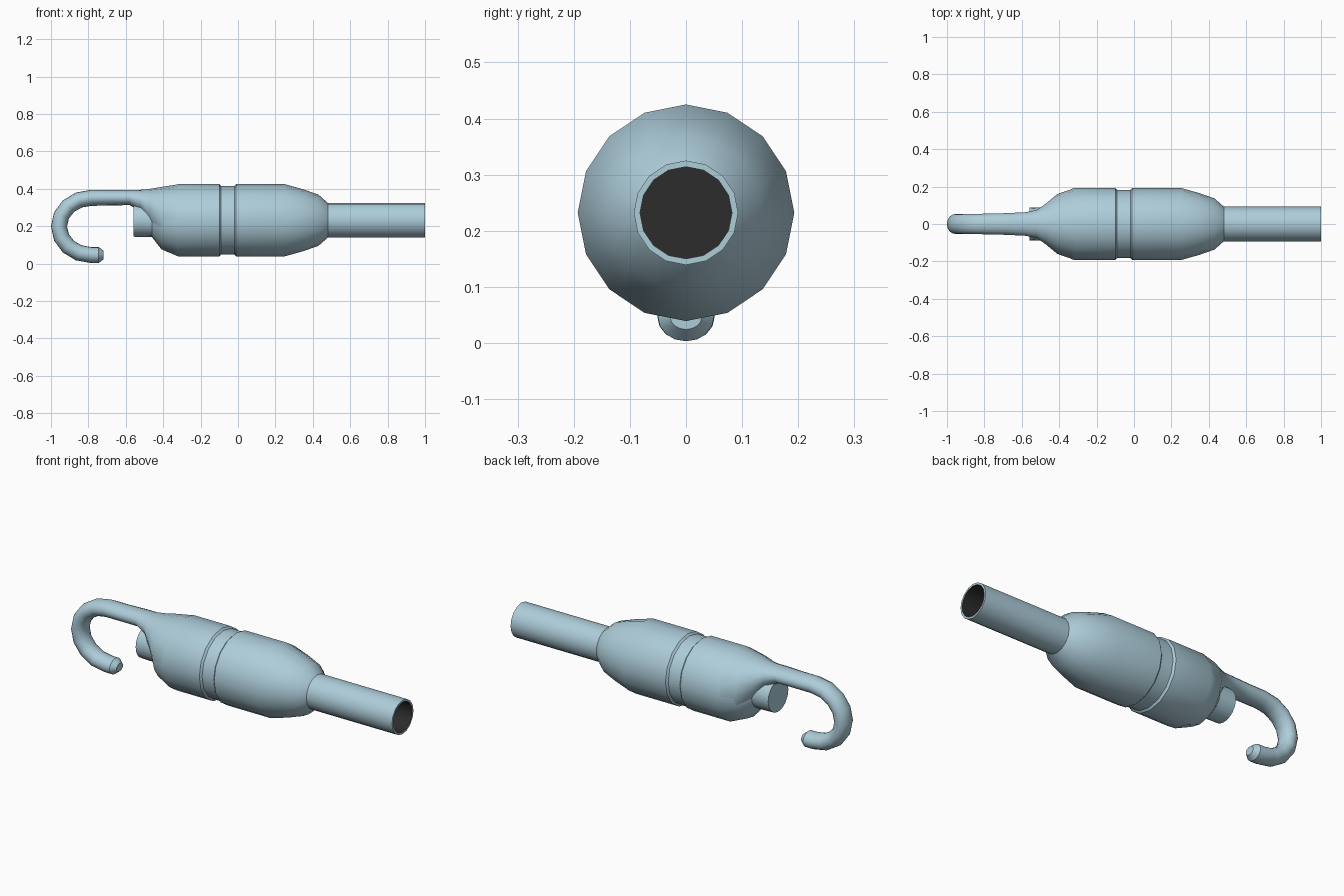
import bpy, bmesh, math

if "Cube" in bpy.data.objects:
    bpy.data.objects.remove(bpy.data.objects["Cube"])

AXIS_Z = 0.232   # height of the body axis
SIDES = 16


def material(name, rgb):
    m = bpy.data.materials.new(name)
    m.diffuse_color = (*rgb, 1)
    m.use_nodes = True
    m.node_tree.nodes["Principled BSDF"].inputs["Base Color"].default_value = m.diffuse_color
    return m


BLUE = material("pale blue", (0.42, 0.61, 0.70))
DARK = material("bore black", (0.025, 0.025, 0.025))


def loft(name, sections, mat, cap_start=True, cap_end=True, flip=False):
    """Skin rings given as (x, z, half_height, half_width, tilt)."""
    bm = bmesh.new()
    rings = []
    for x, z, h, w, tilt in sections:
        ring = []
        for i in range(SIDES):
            a = 2 * math.pi * i / SIDES
            u = h * math.cos(a)
            ring.append(bm.verts.new((x + u * math.sin(tilt), w * math.sin(a), z + u * math.cos(tilt))))
        rings.append(ring)
    for r0, r1 in zip(rings, rings[1:]):
        for i in range(SIDES):
            j = (i + 1) % SIDES
            bm.faces.new((r0[i], r0[j], r1[j], r1[i]))
    if cap_start:
        bm.faces.new(rings[0])
    if cap_end:
        bm.faces.new(rings[-1])
    bmesh.ops.recalc_face_normals(bm, faces=bm.faces)
    if flip:
        bmesh.ops.reverse_faces(bm, faces=bm.faces)
    me = bpy.data.meshes.new(name)
    bm.to_mesh(me)
    bm.free()
    me.materials.append(mat)
    ob = bpy.data.objects.new(name, me)
    bpy.context.collection.objects.link(ob)
    bpy.ops.object.select_all(action='DESELECT')
    ob.select_set(True)
    bpy.context.view_layer.objects.active = ob
    bpy.ops.object.shade_smooth_by_angle(angle=math.radians(35))
    return ob


def turned(profile):
    return [(x, AXIS_Z, r, r, 0) for x, r in profile]


# Main body with waist groove, left stub, right pipe and its rim
loft("body", turned([
    (-0.56, 0.088), (-0.46, 0.09), (-0.41, 0.155), (-0.32, 0.193),
    (-0.10, 0.193), (-0.09, 0.183), (-0.02, 0.183), (-0.01, 0.193),
    (0.25, 0.193), (0.35, 0.165), (0.43, 0.137), (0.48, 0.093), (1.0, 0.093), (1.0, 0.082)]),
    BLUE, cap_end=False)

# Dark hollow of the pipe, closed at its inner end
loft("pipe_bore", turned([(0.5, 0.082), (1.0, 0.082)]), DARK, cap_end=False, flip=True)

# Hook: flared root on the body, straight neck, round bend, blunt tip
neck = []
for x, top, bottom, w in [(-0.32, 0.424, 0.045, 0.191), (-0.41, 0.41, 0.10, 0.160),
                          (-0.47, 0.40, 0.20, 0.110), (-0.52, 0.395, 0.28, 0.075),
                          (-0.58, 0.395, 0.313, 0.063), (-0.68, 0.394, 0.311, 0.058)]:
    neck.append((x, (top + bottom) / 2, (top - bottom) / 2, w, 0))
bend = []
for k in range(9):
    t = math.pi * k / 8
    bend.append((-0.785 - 0.172 * math.sin(t), 0.199 + 0.153 * math.cos(t), 0.043,
                 0.055 - 0.004 * k / 8, -t))
tip = [(-0.745, 0.046, 0.043, 0.05, -math.pi), (-0.718, 0.046, 0.022, 0.028, -math.pi)]
loft("hook", neck + bend + tip, BLUE)
